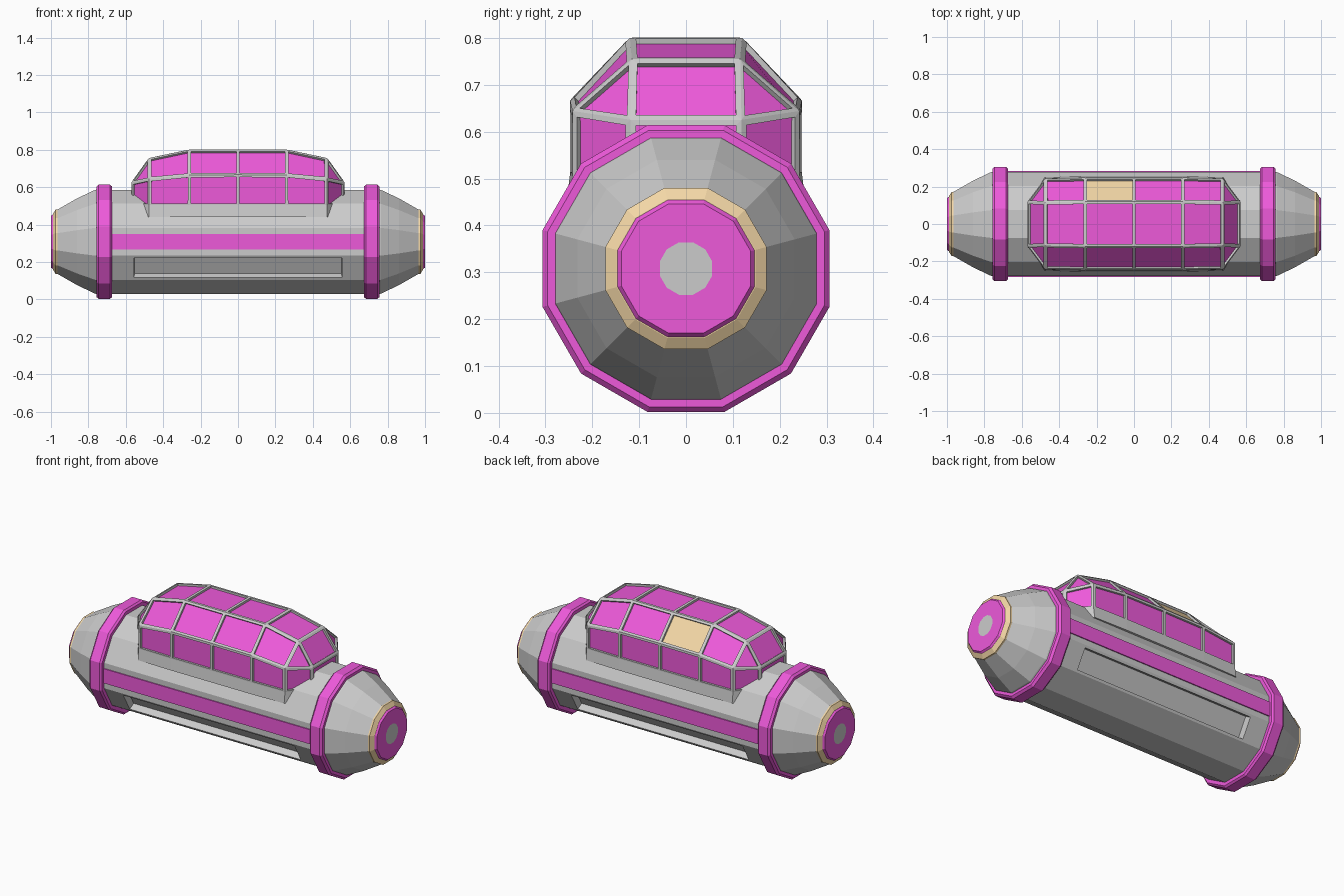
import bpy, bmesh
from math import cos, sin, pi

if "Cube" in bpy.data.objects:
    bpy.data.objects.remove(bpy.data.objects["Cube"])

ZC, SIDES = 0.308, 12


def material(name, rgb):
    m = bpy.data.materials.new(name)
    m.diffuse_color = (*rgb, 1)
    m.use_nodes = True
    m.node_tree.nodes["Principled BSDF"].inputs["Base Color"].default_value = m.diffuse_color
    return m


MAGENTA = material("magenta", (0.85, 0.1, 0.7))
TAN = material("tan", (0.9, 0.68, 0.38))


def finish(name, bm, *mats):
    bmesh.ops.remove_doubles(bm, verts=bm.verts, dist=1e-5)
    me = bpy.data.meshes.new(name)
    bm.to_mesh(me)
    bm.free()
    ob = bpy.data.objects.new(name, me)
    bpy.context.collection.objects.link(ob)
    for m in mats:
        me.materials.append(m)
    return ob


def skin(bm, rings, closed):
    vs = [[bm.verts.new(p) for p in r] for r in rings]
    n = len(vs[0])
    for a, b in zip(vs, vs[1:]):
        for i in range(n if closed else n - 1):
            j = (i + 1) % n
            bm.faces.new((a[i], a[j], b[j], b[i]))
    return vs


def lathe(name, profile, mat=None, caps=True):
    """Twelve-sided turned part along x; profile holds (x, flat-side radius)."""
    bm = bmesh.new()
    rings = []
    for x, r in profile:
        R = r / cos(pi / SIDES)
        rings.append([(x, R * cos((i + .5) * 2 * pi / SIDES),
                       ZC + R * sin((i + .5) * 2 * pi / SIDES)) for i in range(SIDES)])
    vs = skin(bm, rings, True)
    if caps:
        bm.faces.new(vs[0])
        bm.faces.new(vs[-1])
    bmesh.ops.recalc_face_normals(bm, faces=bm.faces)
    # long recessed channels on both lower flanks of the hull
    if name == "hull":
        flank = [f for f in bm.faces
                 if abs(f.calc_center_median().x) < .01
                 and abs(f.normal.z + .5) < .05]
        bmesh.ops.inset_individual(bm, faces=flank, thickness=.02, depth=0)
        bmesh.ops.inset_individual(bm, faces=flank, thickness=.003, depth=-.04)
    return finish(name, bm, *([mat] if mat else []))


# Hull
lathe("hull", [(-.70, .278), (-.57, .278), (.57, .278), (.70, .278)])

# Collars, end cones, nose rings and nose caps
for s, side in ((-1, "left"), (1, "right")):
    lathe(side + "_collar", [(s * .675, .297), (s * .685, .306),
                             (s * .745, .306), (s * .757, .295)], MAGENTA)
    lathe(side + "_cone", [(s * .74, .283), (s * .765, .277),
                           (s * .86, .232), (s * .965, .172)])
    lathe(side + "_nose_ring", [(s * .955, .172), (s * .975, .172), (s * .99, .148)], TAN)
    lathe(side + "_nose_cap", [(s * .985, .15), (s * 1.0, .138),
                               (s * 1.0, .056)], MAGENTA, False)
    lathe(side + "_nose_socket", [(s * 1.0, .056), (s * .993, .046), (s * .94, .046),
                                  (s * .94, .001)])

# Side stripes
for s, side in ((-1, "front"), (1, "back")):
    bm = bmesh.new()
    bmesh.ops.create_cube(bm, size=1)
    for v in bm.verts:
        v.co = (v.co.x * 1.35, s * .274 + v.co.y * .02, .308 + v.co.z * .085)
    finish(side + "_stripe", bm, MAGENTA)


# Canopy shape: x, shoulder half width, shoulder height, roof half width, roof height
def canopy_cage():
    half = [(.26, .236, .66, .115, .789), (.47, .232, .64, .112, .745),
            (.558, .115, .622, .115, .622)]
    stations = [(-h[0], *h[1:]) for h in reversed(half)] + [(0, .236, .662, .115, .789)] + half
    rings = []
    for x, w, zs, wt, zt in stations:
        right = [(w + .008, .44), (w, .505), (w, zs), (wt, zt)]
        pts = [(-y, z) for y, z in right] + right[::-1]
        rings.append([(x, y, z) for y, z in pts])
    bm = bmesh.new()
    vs = skin(bm, rings, False)
    for e in (vs[0], vs[-1]):
        bm.faces.new((e[0], e[1], e[6], e[7]))
        bm.faces.new((e[1], e[2], e[5], e[6]))
    bmesh.ops.remove_doubles(bm, verts=bm.verts, dist=1e-4)
    bmesh.ops.dissolve_degenerate(bm, dist=1e-4, edges=bm.edges)
    bmesh.ops.recalc_face_normals(bm, faces=bm.faces)
    if sum(f.normal.z * f.calc_area() for f in bm.faces) < 0:
        bmesh.ops.reverse_faces(bm, faces=bm.faces)
    return bm


# Canopy glass, with one differently tinted pane
bm = canopy_cage()
for f in bm.faces:
    c = f.calc_center_median()
    if -.2 < c.x < -.05 and c.y > .15 and c.z > .7:
        f.material_index = 1
finish("canopy_glass", bm, MAGENTA, TAN)

# Canopy frame: pane openings cut out above a solid sill
bm = canopy_cage()
panes = [f for f in bm.faces if f.calc_center_median().z > .51]
bmesh.ops.inset_individual(bm, faces=panes, thickness=.012, depth=0)
bmesh.ops.delete(bm, geom=panes, context='FACES')
frame = finish("canopy_frame", bm)
mod = frame.modifiers.new("thickness", 'SOLIDIFY')
mod.thickness, mod.offset = .012, 1
